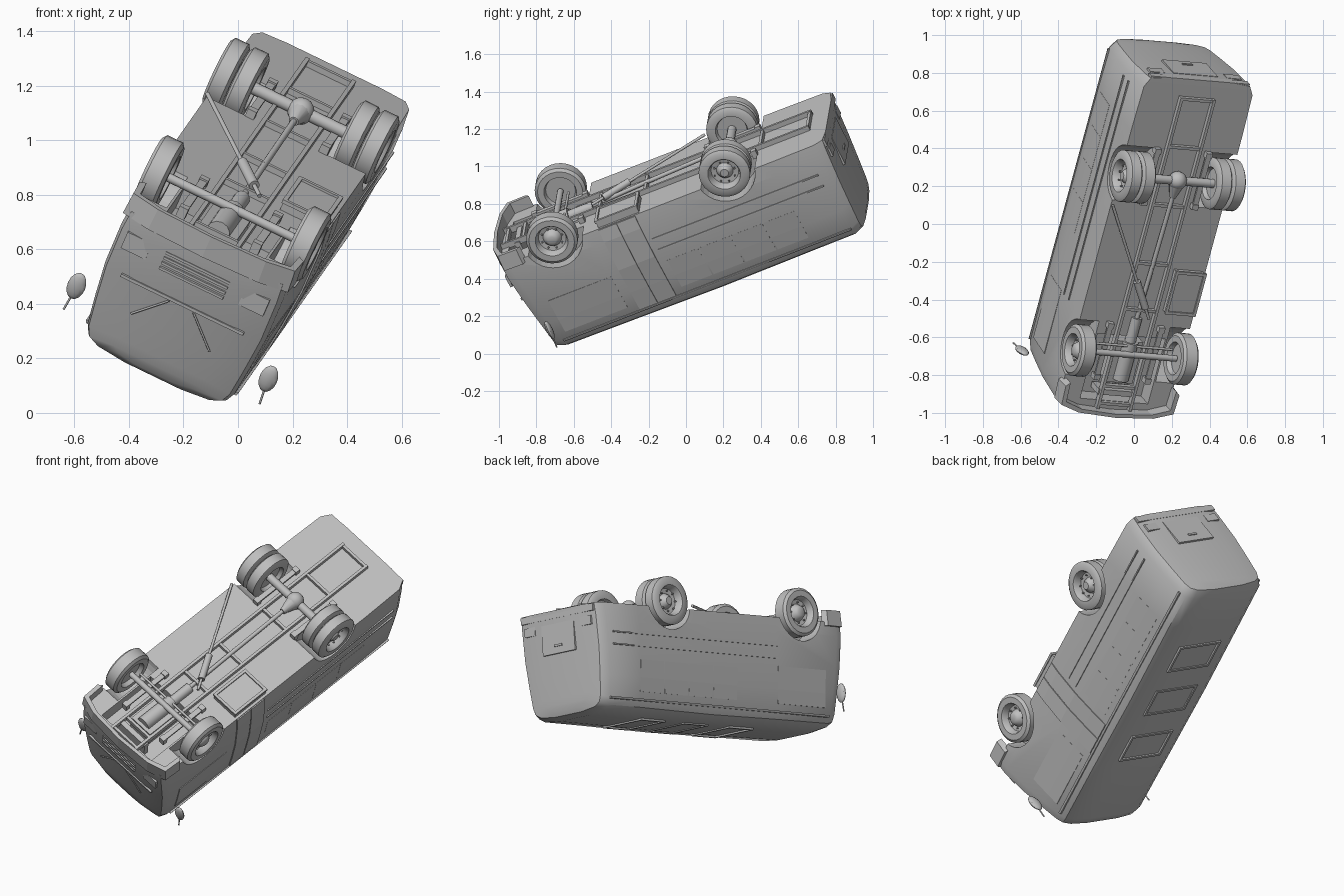
import bpy, bmesh, math
from mathutils import Matrix, Vector

if "Cube" in bpy.data.objects:
    bpy.data.objects.remove(bpy.data.objects["Cube"])

# Vehicle frame: x right, y forward, z up, origin at the front axle centre.
# The finished bus lies tilted on its roof, so this matrix places every part.
R = Vector((0.898, -0.076, -0.434)).normalized()
F = Vector((-0.25, -0.904, -0.348))
F = (F - R * F.dot(R)).normalized()
U = R.cross(F)
PLACE = Matrix.Translation((-0.02, -0.692, 0.75)) @ Matrix((R, F, U)).transposed().to_4x4()

grey = bpy.data.materials.new("plain_grey")
grey.diffuse_color = (0.52, 0.52, 0.52, 1)
grey.use_nodes = True
grey.node_tree.nodes["Principled BSDF"].inputs["Base Color"].default_value = grey.diffuse_color


def finish(name, bm, smooth=False):
    bmesh.ops.recalc_face_normals(bm, faces=bm.faces[:])
    me = bpy.data.meshes.new(name)
    bm.to_mesh(me)
    bm.free()
    me.materials.append(grey)
    ob = bpy.data.objects.new(name, me)
    bpy.context.collection.objects.link(ob)
    ob.matrix_world = PLACE
    if smooth:
        bpy.ops.object.select_all(action='DESELECT')
        ob.select_set(True)
        bpy.context.view_layer.objects.active = ob
        bpy.ops.object.shade_smooth_by_angle(angle=math.radians(35))
    return ob


def add_box(bm, c, size, rot=None):
    m = Matrix.Translation(c) @ (rot or Matrix()) @ Matrix.Diagonal((*size, 1))
    bmesh.ops.create_cube(bm, size=1, matrix=m)


def boxes(name, items):
    bm = bmesh.new()
    for c, size in items:
        add_box(bm, c, size)
    return finish(name, bm)


def mirrored(items):
    return [((c[0] * k, c[1], c[2]), s) for c, s in items for k in (1, -1)]


def add_rod(bm, a, b, r, r2=None, n=12):
    a, b = Vector(a), Vector(b)
    d = b - a
    m = Matrix.Translation((a + b) / 2) @ d.to_track_quat('Z', 'Y').to_matrix().to_4x4()
    bmesh.ops.create_cone(bm, cap_ends=True, segments=n, radius1=r,
                          radius2=r if r2 is None else r2, depth=d.length, matrix=m)


def rods(name, items):
    bm = bmesh.new()
    for a, b, r in items:
        add_rod(bm, a, b, r)
    return finish(name, bm, True)


def frame(name, cx, cy, z, w, l, t, h):
    return boxes(name, [((cx + k * (w - t) / 2, cy, z), (t, l, h)) for k in (1, -1)] +
                 [((cx, cy + k * (l - t) / 2, z), (w, t, h)) for k in (1, -1)])


# Body shell: one cross-section lofted through several stations
HALF = [(0.325, 0.04), (0.332, 0.12), (0.332, 0.30), (0.318, 0.45),
        (0.303, 0.575), (0.285, 0.615), (0.24, 0.637), (0.12, 0.65)]
RING = HALF + [(-x, z) for x, z in reversed(HALF)]


def front(z):
    return 0.335 - 0.13 * max(0, z - 0.1)


def rear(z):
    return -1.575 + 0.03 * (z - 0.06) / 0.55


STATIONS = [(lambda z: rear(z) - 0.012, 0.60, 0.92), (rear, 0.90, 0.97),
            (lambda z: rear(z) + 0.05, 0.985, 1), (lambda z: -1.27, 1, 1),
            (lambda z: -0.7, 1, 1.01), (lambda z: -0.2, 1, 1),
            (lambda z: front(z) - 0.06, 0.99, 0.995), (lambda z: front(z) - 0.015, 0.95, 0.975),
            (lambda z: front(z) + 0.008, 0.6, 0.94)]
bm = bmesh.new()
rings = []
for f, sx, sz in STATIONS:
    rings.append([bm.verts.new((x * sx, f(z), 0.05 + (z - 0.05) * sz)) for x, z in RING])
n = len(RING)
for a, b in zip(rings, rings[1:]):
    for i in range(n):
        bm.faces.new((a[i], a[(i + 1) % n], b[(i + 1) % n], b[i]))
for r in (rings[0], rings[-1]):
    for i in range(n // 2 - 1):
        bm.faces.new((r[i], r[i + 1], r[n - 2 - i], r[n - 1 - i]))
body = finish("body_shell", bm, True)

# Wheel arches and open engine bay cut from the shell
bm = bmesh.new()
for k in (1, -1):
    add_rod(bm, (k * 0.21, 0, 0), (k * 0.5, 0, 0), 0.165, n=32)
    add_rod(bm, (k * 0.15, -1.02, 0), (k * 0.5, -1.02, 0), 0.165, n=32)
cut1 = finish("arch_cutter", bm)
cut2 = boxes("bay_cutter", [((0, 0.1, 0.06), (0.4, 0.38, 0.16))])
for c in (cut1, cut2):
    c.hide_render = True
    c.hide_viewport = True
    mod = body.modifiers.new(c.name, 'BOOLEAN')
    mod.operation, mod.solver, mod.object = 'DIFFERENCE', 'EXACT', c

# Wheels: revolved tyre and dished rim
TYRE = [(-0.5, 0.088), (-0.5, 0.122), (-0.36, 0.138), (0.36, 0.138), (0.5, 0.122),
        (0.5, 0.088), (0.4, 0.082)]
DISH = [(0.05, 0.074), (0.0, 0.05), (0.32, 0.036), (0.42, 0.022), (0.42, 0.0)]


def wheel(name, x, y, w, side, dish):
    prof = TYRE + dish
    bm = bmesh.new()
    vs = [bm.verts.new((x + side * a * w, y, r)) for a, r in prof]
    vs.append(bm.verts.new((x - side * 0.2 * w, y, 0)))
    vs.append(bm.verts.new((x - side * 0.2 * w, y, 0.08)))
    vs.append(vs[0])
    es = [bm.edges.new(p) for p in zip(vs, vs[1:])]
    bmesh.ops.spin(bm, geom=es + vs[:-1], cent=(x, y, 0), axis=(1, 0, 0),
                   angle=math.tau, steps=28, use_merge=True)
    bmesh.ops.remove_doubles(bm, verts=bm.verts[:], dist=1e-5)
    for i in range(8):                                   # wheel nuts
        a = i * math.tau / 8
        p = Vector((x + side * 0.08 * w, y + 0.058 * math.cos(a), 0.058 * math.sin(a)))
        add_rod(bm, p, p + Vector((side * 0.12 * w, 0, 0)), 0.005, n=6)
    finish(name, bm, True)


DEEP = [(-0.1, 0.074), (-0.15, 0.045), (0.1, 0.036), (0.3, 0.022), (0.3, 0.0)]
for k, s in ((1, "right"), (-1, "left")):
    wheel("front_wheel_" + s, k * 0.3, 0, 0.088, k, DISH)
    wheel("rear_outer_wheel_" + s, k * 0.305, -1.02, 0.076, k, DEEP)
    wheel("rear_inner_wheel_" + s, k * 0.225, -1.02, 0.076, k, DEEP)

# Axles, differential and drive shaft
rods("axles", [((-0.27, 0, 0), (0.27, 0, 0), 0.017), ((-0.22, -1.02, 0), (0.22, -1.02, 0), 0.024),
               ((-0.24, -0.045, 0.01), (0.24, -0.045, 0.01), 0.007)])
bm = bmesh.new()
bmesh.ops.create_uvsphere(bm, u_segments=16, v_segments=10, radius=0.05,
                          matrix=Matrix.Translation((0, -1.02, 0)))
add_rod(bm, (0, -1.0, 0), (0, -0.92, 0.005), 0.042, 0.018)
finish("differential", bm, True)
rods("drive_shaft", [((0, -0.93, 0.005), (0, -0.5, 0.02), 0.012), ((0, -0.5, 0.02), (0, -0.1, 0.04), 0.012)])

# Ladder chassis, cross members and leaf springs
boxes("chassis_rails", mirrored([((0.095, -0.58, 0.03), (0.016, 1.82, 0.035))]) +
      [((0, y, 0.032), (0.19, 0.016, 0.03)) for y in (-1.48, -1.2, -0.86, -0.52, -0.25, 0.2, 0.3)])
boxes("leaf_springs", mirrored([((0.15, y, 0.02), (0.03, 0.3, 0.012)) for y in (0, -1.02)] +
      [((0.15, y + d, 0.03), (0.035, 0.03, 0.045)) for y in (0, -1.02) for d in (-0.15, 0.15)]))

# Engine parts in the bay
boxes("engine", [((0, 0.06, 0.085), (0.15, 0.24, 0.1)), ((0, 0.24, 0.08), (0.22, 0.03, 0.1))])
rods("engine_sump", [((0, -0.06, 0.04), (0, 0.16, 0.04), 0.045), ((0, -0.2, 0.04), (0, -0.06, 0.04), 0.03)])

# Exhaust pipe and muffler running diagonally to the left side
P, Q = Vector((0.055, -0.21, 0.005)), Vector((-0.325, -0.84, 0.018))
rods("exhaust", [(P, Q, 0.008), (P.lerp(Q, 0.1), P.lerp(Q, 0.33), 0.02)])

# Entrance step and door on the right side
boxes("step_well", [((0.225, -0.375, 0.035), (0.17, 0.24, 0.06))])
frame("step_frame", 0.225, -0.375, 0.003, 0.18, 0.25, 0.016, 0.014)


def wall_x(z):
    for (x0, z0), (x1, z1) in zip(HALF, HALF[1:]):
        if z <= z1:
            return x0 + (x1 - x0) * (z - z0) / (z1 - z0)
    return HALF[-1][0]


def wall_strip(bm, k, y0, y1, z0, z1, t=0.006):
    zs = [z0] + [z for _, z in HALF if z0 < z < z1] + [z1]
    for a, b in zip(zs, zs[1:]):
        q = [(wall_x(z) + o, z) for z, o in ((a, -0.004), (a, t), (b, t), (b, -0.004))]
        r0, r1 = [[bm.verts.new((k * x, y, z)) for x, z in q] for y in (y0, y1)]
        for i in range(4):
            bm.faces.new((r0[i], r0[(i + 1) % 4], r1[(i + 1) % 4], r1[i]))
        bm.faces.new(r0)
        bm.faces.new(r1)


bm = bmesh.new()
wall_strip(bm, 1, -0.36, -0.255, 0.045, 0.565)
wall_strip(bm, 1, -0.47, -0.365, 0.045, 0.565)
finish("entrance_door", bm)

# Rub rails, window bands and roof gutters
bm = bmesh.new()
for k in (1, -1):
    y1 = -0.5 if k > 0 else -0.2
    for z in (0.2, 0.27):
        wall_strip(bm, k, -1.48, y1, z, z + 0.008, 0.005)
    wall_strip(bm, k, -1.5, 0.2, 0.57, 0.582, 0.007)
finish("rub_rails", bm)
bm = bmesh.new()
for k in (1, -1):
    for i in range(4):
        y = -1.27 + 0.19 * i
        wall_strip(bm, k, y, y + 0.182, 0.35, 0.53, 0.001)
    wall_strip(bm, k, -0.2, 0.17, 0.32, 0.53, 0.001)
finish("side_windows", bm)

# Roof hatches
for i, y in enumerate((-1.03, -0.695, -0.345)):
    frame("roof_hatch_%d" % i, 0, y, 0.654, 0.31, 0.19, 0.014, 0.012)

# Front bumper, swept back at its ends
bm = bmesh.new()
ring = []
for x, y in ((-0.335, 0.2), (-0.33, 0.31), (-0.22, 0.345), (0, 0.358), (0.22, 0.345), (0.33, 0.31), (0.335, 0.2)):
    ring.append([bm.verts.new((x * a, y + d, z)) for a, d, z in
                 ((1, 0, -0.025), (1.02, 0, 0.065), (0.93, -0.02, 0.065), (0.93, -0.02, -0.025))])
for a, b in zip(ring, ring[1:]):
    for i in range(4):
        bm.faces.new((a[i], a[(i + 1) % 4], b[(i + 1) % 4], b[i]))
bm.faces.new(ring[0])
bm.faces.new(ring[-1])
finish("front_bumper", bm)

# Grille slats, headlights and wipers
boxes("grille", [((0, 0.338, 0.12 + 0.022 * i), (0.26, 0.012, 0.01)) for i in range(4)] +
      mirrored([((0.24, 0.328, 0.15), (0.1, 0.014, 0.07))]))
rods("wipers", [((k * 0.05, 0.32, 0.30), (k * 0.16, 0.305, 0.42), 0.004) for k in (1, -1)])
boxes("windscreen_trim", [((0, 0.318, 0.29), (0.5, 0.012, 0.012))])

# Side mirrors on arms
rods("mirror_arms", [((k * 0.39, 0.22, 0.45), (k * 0.4, 0.225, 0.56), 0.004) for k in (1, -1)])
bm = bmesh.new()
for k in (1, -1):
    bmesh.ops.create_uvsphere(bm, u_segments=12, v_segments=8, radius=1, matrix=
        Matrix.Translation((k * 0.392, 0.22, 0.455)) @ Matrix.Diagonal((0.034, 0.016, 0.055, 1)))
finish("side_mirrors", bm, True)

# Rear bumper, tail lights and rear panel
boxes("rear_bumper", [((0, -1.572, 0.065), (0.58, 0.03, 0.04))])
boxes("tail_lights", mirrored([((0.225, -1.578, 0.135), (0.085, 0.014, 0.05))]))
boxes("rear_panel", [((0, -1.575, 0.2), (0.26, 0.022, 0.17)), ((0, -1.588, 0.24), (0.06, 0.008, 0.012))])
